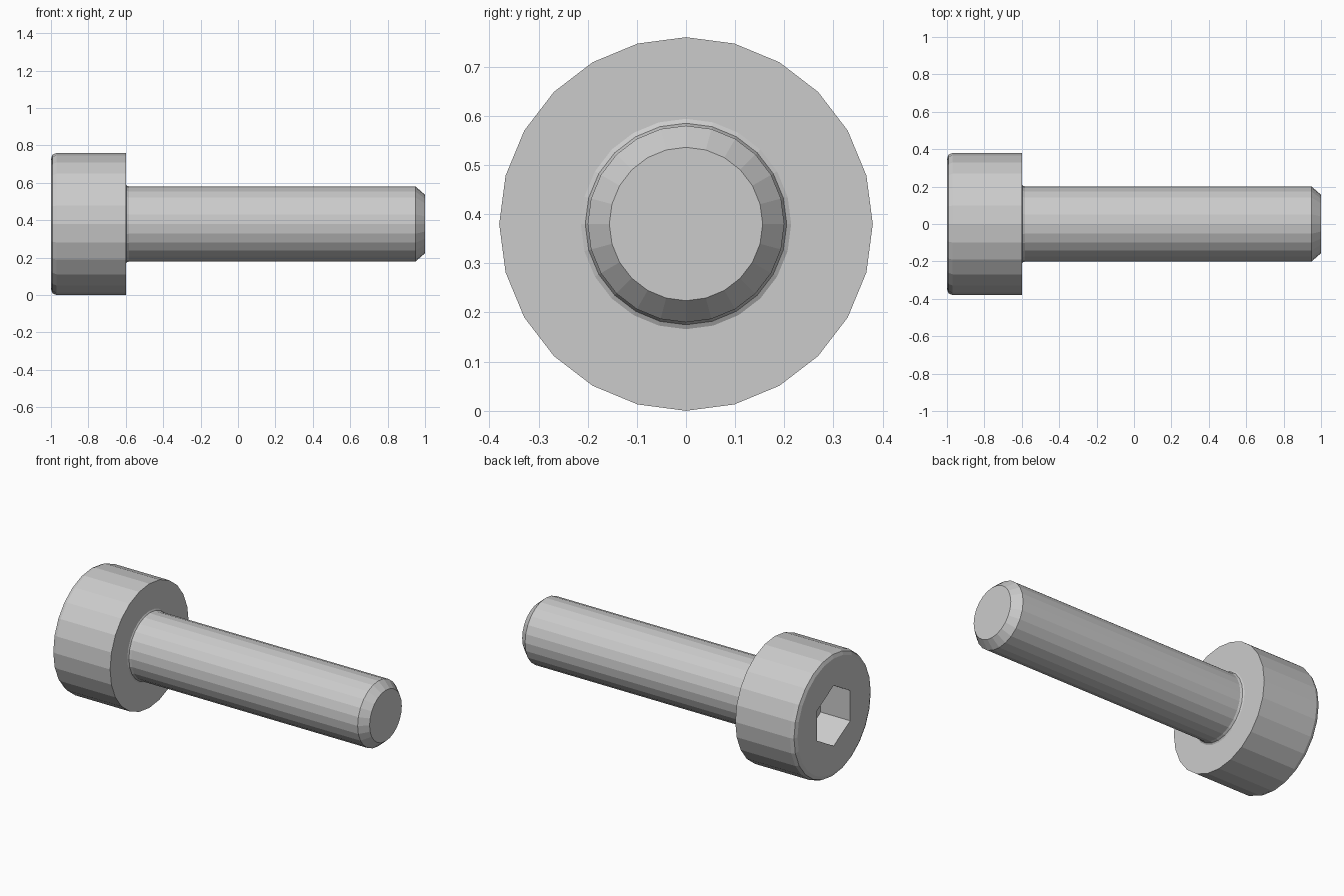
import bpy, bmesh
from math import sin, cos, pi

if "Cube" in bpy.data.objects:
    bpy.data.objects.remove(bpy.data.objects["Cube"])

N = 24            # sides round the screw
CZ = 0.38         # height of the axis
HEX_FLAT = 0.16   # centre to flat of the hex socket

def ring(bm, x, r, hexed=False):
    """Ring of N points around the x axis, round or hexagonal."""
    out = []
    for i in range(N):
        a = 2 * pi * i / N
        # hexagon has corners at the top and bottom
        rad = r / cos(a % (pi / 3) - pi / 6) if hexed else r
        out.append(bm.verts.new((x, rad * sin(a), CZ + rad * cos(a))))
    return out

# profile from the socket floor, over the head and down the shank
profile = [
    (-0.80, HEX_FLAT, True), (-1.0, HEX_FLAT, True),    # hex socket
    (-1.0, 0.35), (-0.991, 0.371), (-0.97, 0.38),       # rounded head rim
    (-0.6, 0.38),                                       # head side
    (-0.6, 0.214), (-0.595, 0.205), (-0.582, 0.2),      # underside and fillet
    (0.95, 0.2), (1.0, 0.156),                          # shank and chamfered tip
]

bm = bmesh.new()
rings = [ring(bm, *p) for p in profile]
for a, b in zip(rings, rings[1:]):
    for i in range(N):
        j = (i + 1) % N
        bm.faces.new((a[i], a[j], b[j], b[i]))
bm.faces.new(rings[0])     # socket floor
bm.faces.new(rings[-1])    # tip
bmesh.ops.recalc_face_normals(bm, faces=bm.faces)

mesh = bpy.data.meshes.new("socket_head_screw")
bm.to_mesh(mesh)
bm.free()
bpy.context.collection.objects.link(bpy.data.objects.new("socket_head_screw", mesh))
